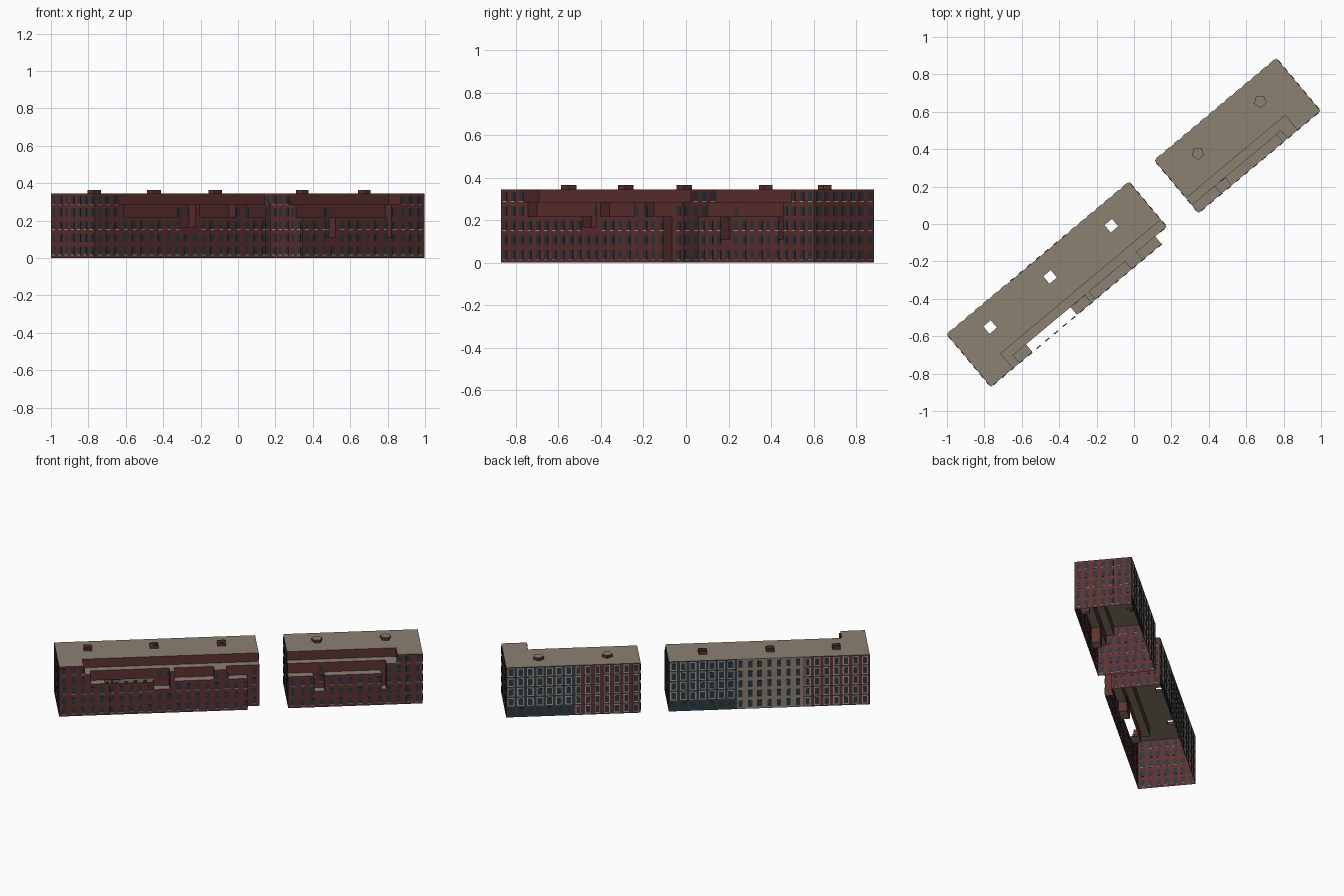
import bpy, bmesh, math
from mathutils import Vector, Matrix

if "Cube" in bpy.data.objects:
    bpy.data.objects.remove(bpy.data.objects["Cube"], do_unlink=True)


def material(name, rgb):
    m = bpy.data.materials.new(name)
    m.use_nodes = True
    m.diffuse_color = (*rgb, 1)
    m.node_tree.nodes["Principled BSDF"].inputs["Base Color"].default_value = (*rgb, 1)
    return m


BRICK = material("dark red brick", (0.115, 0.031, 0.031))
BEIGE = material("beige roof and render", (0.26, 0.22, 0.165))
SLATE = material("slate cladding", (0.032, 0.048, 0.062))
GLASS = material("dark window glass", (0.026, 0.038, 0.046))
TRIM = material("pale window trim", (0.36, 0.33, 0.28))

ROOF, TERRACE, LOW = 0.345, 0.285, 0.218
DEPTH, STOREY, PITCH = 0.366, 0.068, 0.058
SET_BACK, LEDGE = 0.263, 0.312
ANGLE = math.radians(39.9)
VENT_V = (0.092, 0.144)


def finish(name, bm, mats, spot):
    mesh = bpy.data.meshes.new(name)
    bm.to_mesh(mesh)
    bm.free()
    for m in mats:
        mesh.materials.append(m)
    ob = bpy.data.objects.new(name, mesh)
    ob.location = (*spot, 0)
    ob.rotation_euler.z = ANGLE
    bpy.context.collection.objects.link(ob)


def quad(bm, pts, normal, mat):
    f = bm.faces.new([bm.verts.new(p) for p in pts])
    f.normal_update()
    if f.normal.dot(Vector(normal)) < 0:
        f.normal_flip()
    f.material_index = mat


def plate(bm, centre, size):
    bmesh.ops.create_cube(bm, size=1, matrix=Matrix.Translation(centre) @ Matrix.Diagonal((*size, 1)))


def build_block(name, spot, length, steps, back, vents, open_vents):
    """steps: (end u, middle height, front height, front is capped)
    back: (end u, wall material index, frame width)"""

    def height(u, v):
        # Height of the shell at a point and whether it has a top
        if not (0 < u < length and 0 < v < DEPTH):
            return 0, False
        if open_vents and VENT_V[0] < v < VENT_V[1] and any(abs(u - c) < 0.026 for c in vents):
            return 0.365, False
        if v < SET_BACK:
            return ROOF, True
        for end, mid, front, capped in steps:
            if u < end:
                return (mid, True) if v < LEDGE else (front, capped and front > 0)
        return 0, False

    def back_section(u):
        return next((s for s in back if u < s[0]), back[-1])

    # Shell: roofs, terraces and every wall between levels
    us = {0, length} | {s[0] for s in steps} | {s[0] for s in back}
    for c in vents:
        us |= {c - 0.026, c + 0.026}
    us = sorted(us)
    vs = [0, *VENT_V, SET_BACK, LEDGE, DEPTH]
    shell = bmesh.new()
    for u0, u1 in zip(us, us[1:]):
        for v0, v1 in zip(vs, vs[1:]):
            um, vm = (u0 + u1) / 2, (v0 + v1) / 2
            h, capped = height(um, vm)
            if capped:
                quad(shell, [(u0, -v0, h), (u1, -v0, h), (u1, -v1, h), (u0, -v1, h)], (0, 0, 1), 1)
            sides = [((u0, -v0), (u1, -v0), (um, v0 - 0.001), (0, 1, 0)),
                     ((u0, -v1), (u1, -v1), (um, v1 + 0.001), (0, -1, 0)),
                     ((u0, -v0), (u0, -v1), (u0 - 0.001, vm), (-1, 0, 0)),
                     ((u1, -v0), (u1, -v1), (u1 + 0.001, vm), (1, 0, 0))]
            for a, b, probe, n in sides:
                low = height(*probe)[0]
                if h > low + 0.001:
                    mat = back_section(um)[1] if v0 == 0 and n[1] == 1 else 0
                    quad(shell, [(*a, low), (*b, low), (*b, h), (*a, h)], n, mat)
    bmesh.ops.remove_doubles(shell, verts=shell.verts[:], dist=0.0001)
    finish(name + "_shell", shell, [BRICK, BEIGE, SLATE], spot)

    glass, trim = bmesh.new(), bmesh.new()

    def window(x, y, floor, along_u):
        z = floor * STOREY + 0.039
        plate(glass, (x, y, z), (0.026, 0.004, 0.042) if along_u else (0.004, 0.026, 0.042))
        if floor % 2 == 0:
            size = (0.028, 0.006, 0.004) if along_u else (0.006, 0.028, 0.004)
            plate(trim, (x, y, z - 0.023), size)

    def floors(low, high):
        return [k for k in range(5) if k * STOREY + 0.012 > low and k * STOREY + 0.06 < high]

    # Windows on the stepped front and on the framed back
    count = int(length / PITCH)
    for i in range(count):
        u = (i + 0.5) * length / count
        for v in (SET_BACK, LEDGE, DEPTH):
            for k in floors(height(u, v + 0.001)[0], height(u, v - 0.001)[0]):
                window(u, -v, k, True)
        end, mat, width = back_section(u)
        for k in range(5):
            z = k * STOREY + 0.038
            if mat == 2 and k == 0:
                plate(glass, (u, 0, z), (0.04, 0.004, 0.046))
                continue
            if width:
                plate(trim, (u, 0, z), (width, 0.005, 0.058))
            plate(glass, (u, 0, z), (max(width - 0.014, 0.026), 0.008, 0.044))

    # Windows on the two end walls
    for i in range(7):
        v = (i + 0.5) * DEPTH / 7
        for x, probe in ((0, 0.001), (length, length - 0.001)):
            for k in floors(0, height(probe, v)[0]):
                window(x, -v, k, False)
    finish(name + "_window_glass", glass, [GLASS], spot)
    finish(name + "_window_trim", trim, [TRIM], spot)

    # Closed five-sided roof vents
    if not open_vents:
        for i, c in enumerate(vents):
            vent = bmesh.new()
            bmesh.ops.create_cone(vent, cap_ends=True, segments=5, radius1=0.035, radius2=0.035, depth=0.02,
                                  matrix=Matrix.Translation((c, -0.12, ROOF + 0.01)))
            for f in vent.faces:
                f.material_index = 1 if f.normal.z > 0.5 else 0
            finish(f"{name}_roof_vent_{i + 1}", vent, [BRICK, BEIGE], spot)


build_block("long_block", (-1, -0.59), 1.27,
            [(0.155, ROOF, ROOF, True), (0.20, TERRACE, TERRACE, True), (0.29, TERRACE, LOW, True),
             (0.60, TERRACE, LOW, False), (0.70, TERRACE, 0.165, True), (0.73, TERRACE, TERRACE, True),
             (0.98, TERRACE, LOW, True), (1.06, TERRACE, TERRACE, True), (1.19, TERRACE, LOW, True),
             (1.27, TERRACE, 0, False)],
            [(0.42, 0, 0.04), (0.84, 1, 0), (1.27, 2, 0.044)],
            (0.202, 0.62, 1.047), True)

build_block("short_block", (0.11, 0.34), 0.85,
            [(0.16, TERRACE, LOW, True), (0.23, TERRACE, 0.11, True), (0.59, TERRACE, LOW, True),
             (0.62, TERRACE, 0.11, True), (0.69, TERRACE, TERRACE, True), (0.85, ROOF, ROOF, True)],
            [(0.42, 0, 0.034), (0.85, 2, 0.044)],
            (0.202, 0.636), False)
